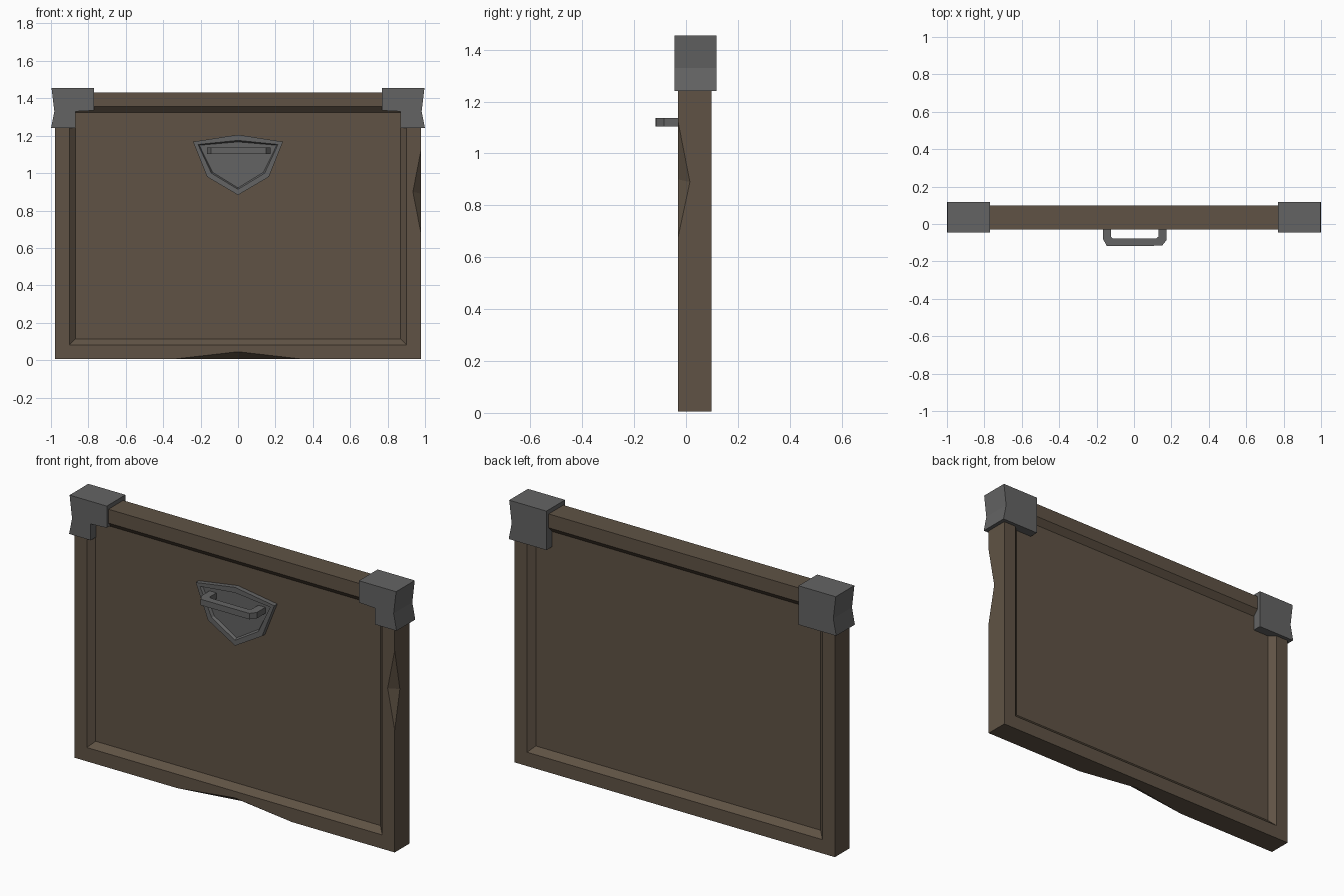
import bpy, bmesh
from mathutils import Vector

if "Cube" in bpy.data.objects:
    bpy.data.objects.remove(bpy.data.objects["Cube"])


def material(name, rgb):
    m = bpy.data.materials.new(name)
    m.diffuse_color = (*rgb, 1)
    m.use_nodes = True
    m.node_tree.nodes["Principled BSDF"].inputs["Base Color"].default_value = m.diffuse_color
    return m


WOOD = material("dark_brown_wood", (0.116, 0.086, 0.059))
METAL = material("grey_metal", (0.127, 0.127, 0.127))


def finish(bm, name, mat):
    bmesh.ops.recalc_face_normals(bm, faces=bm.faces[:])
    me = bpy.data.meshes.new(name)
    bm.to_mesh(me)
    bm.free()
    me.materials.append(mat)
    ob = bpy.data.objects.new(name, me)
    bpy.context.collection.objects.link(ob)
    return ob


def prism(bm, pts, axis, a, b):
    """Extrude a 2D outline along y or z from a to b; returns the end face at b."""
    place = (lambda p: (p[0], a, p[1])) if axis == 'y' else (lambda p: (p[0], p[1], a))
    face = bm.faces.new([bm.verts.new(place(p)) for p in pts])
    ext = bmesh.ops.extrude_face_region(bm, geom=[face])['geom']
    d = Vector((0, b - a, 0)) if axis == 'y' else Vector((0, 0, b - a))
    for v in ext:
        if isinstance(v, bmesh.types.BMVert):
            v.co += d
    return next(f for f in ext if isinstance(f, bmesh.types.BMFace))


# Wooden panel with a bevelled recess on the front and the back
X, YF, YB, Z0, Z1 = 0.978, -0.03, 0.098, 0.005, 1.432
bm = bmesh.new()
bmesh.ops.create_cube(bm, size=1)
for v in bm.verts:
    v.co = (X if v.co.x > 0 else -X, YB if v.co.y > 0 else YF, Z1 if v.co.z > 0 else Z0)
bm.normal_update()
sides = [f for f in bm.faces if abs(f.normal.y) > 0.9]
bmesh.ops.inset_individual(bm, faces=sides, thickness=0.108)
bmesh.ops.inset_individual(bm, faces=sides, thickness=0.045, depth=-0.03)
panel = finish(bm, "wooden_panel", WOOD)


# Worn chips on the right front edge and the bottom front edge
def chip(points):
    bm = bmesh.new()
    for p in points:
        bm.verts.new(p)
    bmesh.ops.convex_hull(bm, input=bm.verts[:])
    cutter = finish(bm, "chip_cutter", WOOD)
    cutter.hide_render = True
    mod = panel.modifiers.new("chip", 'BOOLEAN')
    mod.operation, mod.solver, mod.object = 'DIFFERENCE', 'EXACT', cutter
    bpy.context.view_layer.objects.active = panel
    bpy.ops.object.modifier_apply(modifier=mod.name)
    bpy.data.objects.remove(cutter)


chip([(X, YF, 0.68), (X, YF, 1.12), (0.935, YF, 0.9), (X, 0.015, 0.89), (1.1, -0.15, 0.9)])
chip([(-0.35, YF, Z0), (0.35, YF, Z0), (0, YF, 0.045), (0, 0.03, Z0), (0, -0.15, -0.1)])

# Metal corner caps: L-shaped at the front, full block at the back, pinched outer side
for s, side in ((-1, "left"), (1, "right")):
    bm = bmesh.new()
    outer = [(1.0, 1.24), (0.982, 1.33), (0.997, 1.455), (0.77, 1.455)]
    ell = outer + [(0.77, 1.335), (0.868, 1.33), (0.868, 1.24)]
    block = outer + [(0.77, 1.24)]
    prism(bm, [(s * x, z) for x, z in ell], 'y', -0.045, 0.035)
    prism(bm, [(s * x, z) for x, z in block], 'y', 0.035, 0.118)
    finish(bm, side + "_corner_cap", METAL)

# Shield-shaped handle plate with a sunken centre
bm = bmesh.new()
shield = [(-0.24, 1.168), (0, 1.205), (0.24, 1.168), (0.165, 0.98), (0, 0.883), (-0.165, 0.98)]
front = prism(bm, shield, 'y', 0.01, -0.026)
bmesh.ops.recalc_face_normals(bm, faces=bm.faces[:])
bmesh.ops.inset_individual(bm, faces=[front], thickness=0.03)
bmesh.ops.inset_individual(bm, faces=[front], thickness=0.008, depth=-0.015)
finish(bm, "handle_plate", METAL)

# Handle: U-shaped bar with clipped corners
bm = bmesh.new()
prism(bm, [(-0.167, 0), (-0.165, -0.082), (-0.145, -0.118), (0.15, -0.116), (0.175, -0.085),
           (0.175, 0), (0.132, 0), (0.13, -0.068), (0.118, -0.078), (-0.112, -0.078),
           (-0.124, -0.068), (-0.124, 0)], 'z', 1.103, 1.136)
finish(bm, "handle", METAL)
